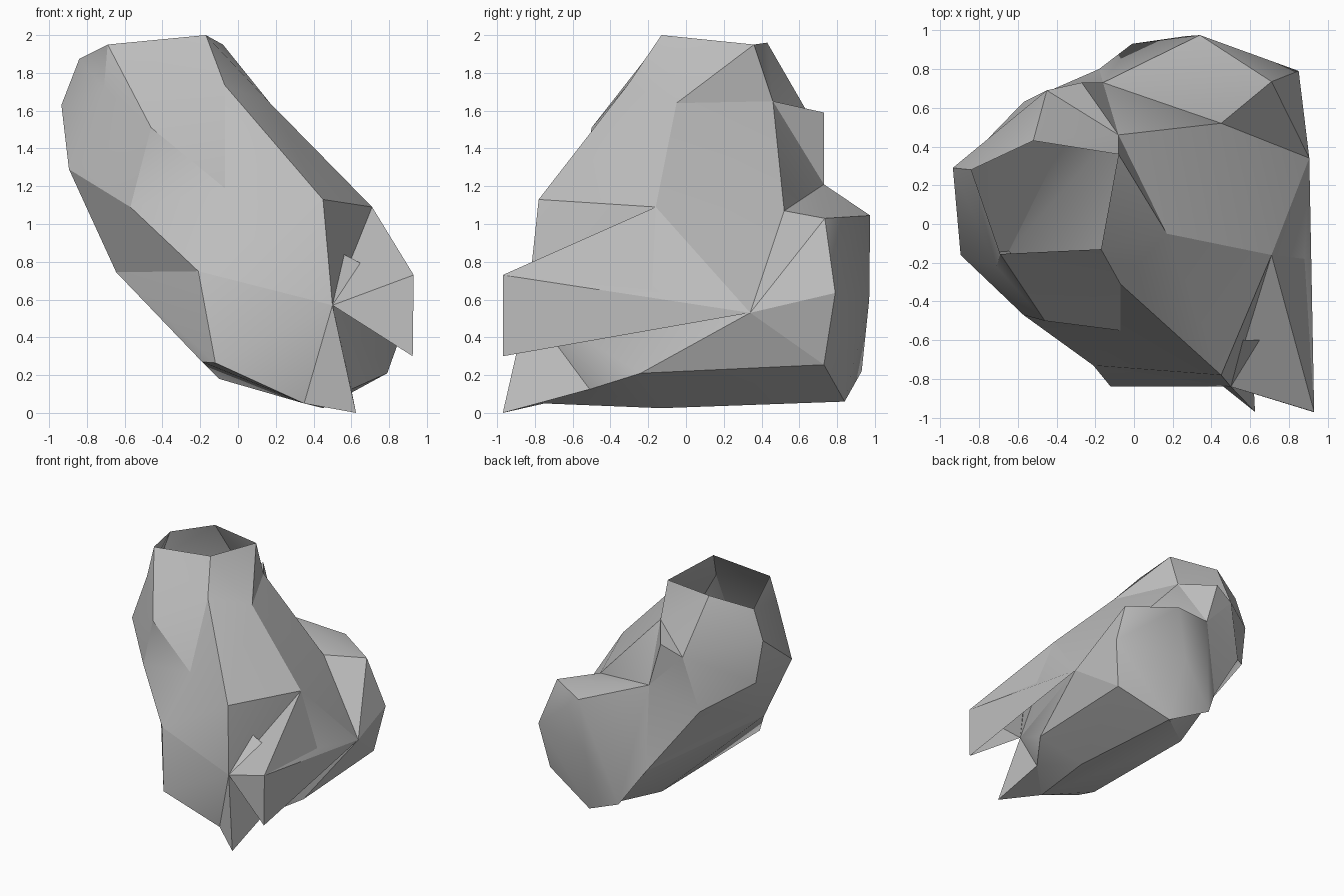
import bpy, bmesh, math
from mathutils import Vector

old = bpy.data.objects.get("Cube")
if old:
    bpy.data.objects.remove(old, do_unlink=True)

stone = bpy.data.materials.new("stone_grey")
stone.use_nodes = True
GREY = (0.52, 0.52, 0.52, 1)
stone.diffuse_color = GREY
stone.node_tree.nodes["Principled BSDF"].inputs["Base Color"].default_value = GREY


def finish(name, bm):
    """Turn a bmesh into a shaded object."""
    mesh = bpy.data.meshes.new(name)
    bm.to_mesh(mesh)
    bm.free()
    mesh.materials.append(stone)
    obj = bpy.data.objects.new(name, mesh)
    bpy.context.collection.objects.link(obj)
    bpy.ops.object.select_all(action='DESELECT')
    obj.select_set(True)
    bpy.context.view_layer.objects.active = obj
    bpy.ops.object.shade_smooth_by_angle(angle=math.radians(30))
    return obj


def hull(name, points, open_ring=()):
    """Convex block; upward faces lying wholly on open_ring are removed."""
    bm = bmesh.new()
    for p in points:
        bm.verts.new(p)
    bmesh.ops.convex_hull(bm, input=bm.verts[:])
    bmesh.ops.delete(bm, geom=[v for v in bm.verts if not v.link_faces], context='VERTS')
    bm.normal_update()
    ring = [Vector(p) for p in open_ring]

    def on_ring(v):
        return any((v.co - p).length < 0.001 for p in ring)
    cap = [f for f in bm.faces if f.normal.z > 0.5 and all(on_ring(v) for v in f.verts)]
    bmesh.ops.delete(bm, geom=cap, context='FACES')
    return finish(name, bm)


def loft(name, rings):
    """Skin rings of unequal size, always taking the shorter diagonal."""
    bm = bmesh.new()
    loops = [[bm.verts.new(p) for p in ring] for ring in rings]
    for up, low in zip(loops, loops[1:]):
        i = j = 0
        while i < len(up) or j < len(low):
            a, b = up[i % len(up)], low[j % len(low)]
            a_next, b_next = up[(i + 1) % len(up)], low[(j + 1) % len(low)]
            step_up = (a_next.co - b.co).length < (b_next.co - a.co).length
            if j == len(low) or (i < len(up) and step_up):
                bm.faces.new((a, b, a_next))
                i += 1
            else:
                bm.faces.new((a, b, b_next))
                j += 1
    bmesh.ops.recalc_face_normals(bm, faces=bm.faces[:])
    return finish(name, bm)


def sheet(name, *triangles):
    """Thin open panels."""
    bm = bmesh.new()
    for tri in triangles:
        bm.faces.new([bm.verts.new(p) for p in tri])
    bmesh.ops.remove_doubles(bm, verts=bm.verts[:], dist=0.0001)
    return finish(name, bm)


# Mouth ring of the hollow neck, counterclockwise from the front
rim = [(-.17, -.13, 2), (-.08, .36, 1.95), (-.52, .43, 1.96),
       (-.84, .28, 1.875), (-.69, -.155, 1.95)]

# Shoulder ring, ending in the crease on the front
nape = (-.08, .46, 1.65)
nape_right = (-.45, .69, 1.51)
shoulder = [(-.07, -.31, 1.735), (.17, -.05, 1.64), nape, nape_right,
            (-.935, .29, 1.63), (-.71, -.22, 1.72), (-.46, -.5, 1.51)]

# Waist ring
hip = (.71, -.16, 1.09)
saddle = (.45, .52, 1.07)
spine = (-.16, .73, 1.21)
waist = [(.45, -.78, 1.13), hip, saddle, spine, (-.57, .63, 1.05),
         (-.88, .31, 1.26), (-.895, -.16, 1.29),
         (-.57, -.47, 1.09), (-.07, -.55, 1.19)]

# Belly ring, notched on the right
front_tip = (.5, -.84, .57)
side = (.905, .34, .53)
rear_right = (-.18, .8, .5)
belly = [front_tip, side, rear_right, (-.645, -.14, .745), (-.21, -.73, .75)]

loft("body", [rim, shoulder, waist, belly])

# Ridge down the back of the neck
hull("spine_ridge", [nape, nape_right, spine, (-.27, .73, 1.59)])

# Base block under the belly
toe = (.6, -.51, .125)
keel = (.35, -.75, .05)
rear_low = (.33, .84, .06)
flank_low = (.78, .73, .255)
hull("base", belly + [toe, keel, rear_low, flank_low, (.79, -.24, .21),
                      (-.19, -.73, .27), (-.12, -.84, .265),
                      (.45, -.13, .025), (-.1, .47, .18)], open_ring=belly)

# Lump at the back
hull("rear_lump", [saddle, spine, side, rear_right, rear_low, flank_low,
                   (-.01, .93, .22), (.71, .735, 1.03), (.34, .975, 1.045),
                   (.85, .79, .635), (.27, .97, .6)])

# Fin projecting forward at the side
fin_top = (.93, -.97, .73)
fin_low = (.925, -.97, .3)
fin_root = (.88, -.18, .65)
sheet("side_fin_top", (front_tip, fin_top, hip), (hip, fin_top, fin_root))
sheet("side_fin_outer", (fin_root, fin_top, side), (fin_top, fin_low, side),
      (hip, fin_root, side))
sheet("side_fin_front", (front_tip, fin_low, fin_top))

# Spike at the front foot
spike = (.625, -.97, 0)
sheet("foot_spike", (front_tip, keel, spike), (front_tip, spike, toe), (keel, toe, spike))

# Small splinter above the front tip
sheet("splinter", (front_tip, (.655, -.6, .79), (.56, -.6, .84)))
